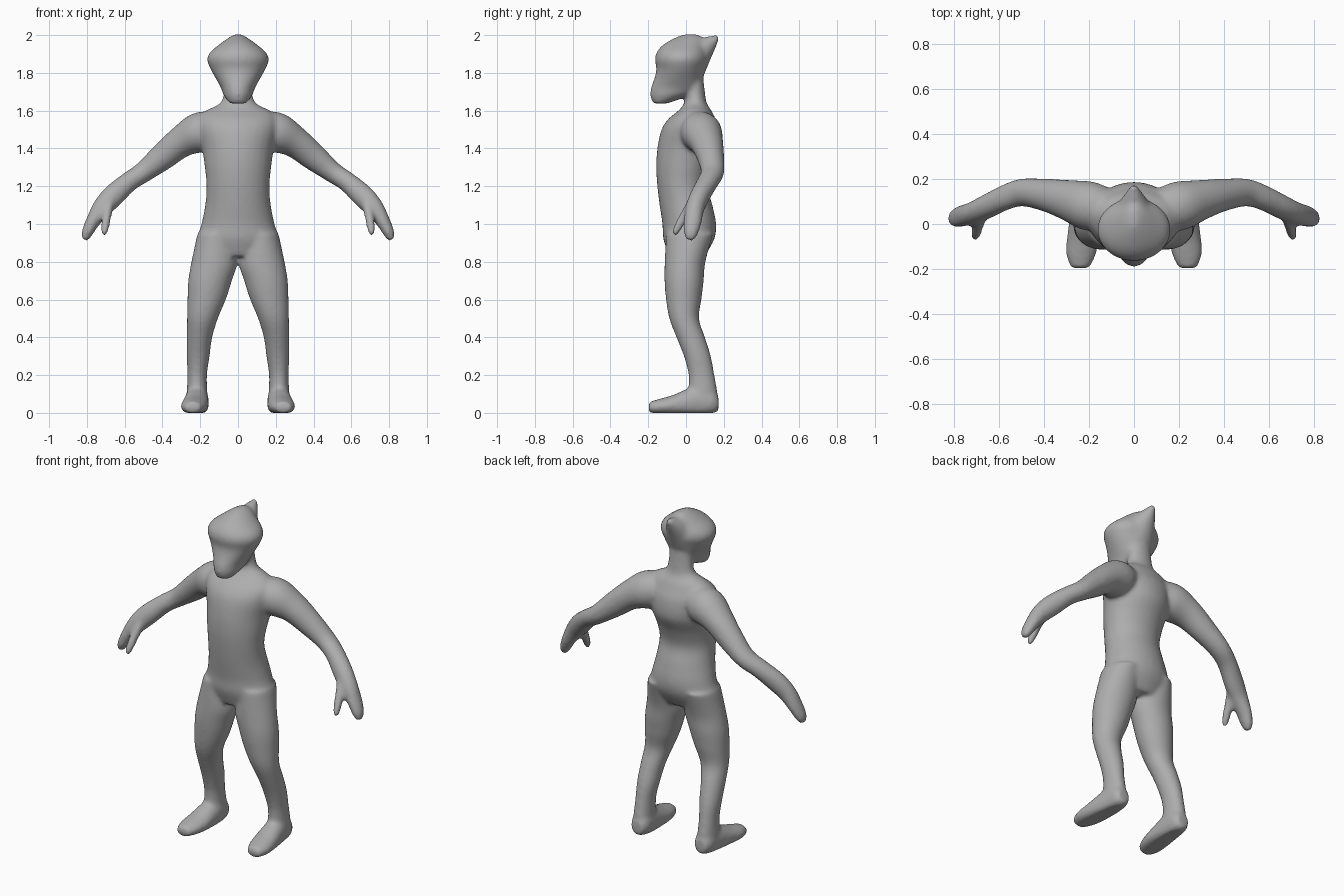
import bpy, bmesh
from math import cos, sin, tau
from mathutils import Vector

cube = bpy.data.objects.get("Cube")
if cube:
    bpy.data.objects.remove(cube, do_unlink=True)

X, Y, Z = Vector((1, 0, 0)), Vector((0, 1, 0)), Vector((0, 0, 1))
SIDES, STEPS = 28, 4
bm = bmesh.new()


def spline(rings):
    """Smoothly interpolate rings of (x, y, z, radius_u, radius_v)."""
    keys = [Vector(r) for r in rings]
    keys = [keys[0]] + keys + [keys[-1]]
    out = []
    for a, b, c, d in zip(keys, keys[1:], keys[2:], keys[3:]):
        for i in range(STEPS):
            t = i / STEPS
            out.append(b + (c - a) * (t / 2)
                       + (a * 2 - b * 5 + c * 4 - d) * (t * t / 2)
                       + (b * 3 - a - c * 3 + d) * (t ** 3 / 2))
    return out + [keys[-1]]


def loft(rings, side=1, axis=None, ref=Y):
    """Closed tube through elliptical rings; a fixed axis keeps rings parallel."""
    path = spline(rings)
    loops = []
    for i, ring in enumerate(path):
        before, after = path[max(i - 1, 0)], path[min(i + 1, len(path) - 1)]
        t = axis or Vector((after - before)[:3]).normalized()
        v = (ref - t * ref.dot(t)).normalized()
        u = v.cross(t)
        loop = []
        for k in range(SIDES):
            a = tau * k / SIDES
            p = Vector(ring[:3]) + u * (ring[3] * cos(a)) + v * (ring[4] * sin(a))
            loop.append(bm.verts.new((p.x * side, p.y, max(p.z, 0))))
        loops.append(loop)
    for lower, upper in zip(loops, loops[1:]):
        for k in range(SIDES):
            n = (k + 1) % SIDES
            bm.faces.new((lower[k], lower[n], upper[n], upper[k]))
    bm.faces.new(loops[0][::-1])
    bm.faces.new(loops[-1])


def stack(levels):
    """Centred upright loft from (height, front, back, half_width)."""
    loft([(0, (f + b) / 2, z, w, (b - f) / 2) for z, f, b, w in levels], axis=Z)


# Torso and neck
stack([(.83, -.09, .10, .17), (.92, -.12, .15, .213), (1, -.125, .16, .194),
       (1.1, -.14, .14, .174), (1.2, -.152, .115, .167), (1.3, -.158, .14, .176),
       (1.4, -.152, .185, .19), (1.5, -.13, .18, .21), (1.56, -.09, .155, .205),
       (1.6, -.04, .135, .17), (1.64, -.01, .11, .095), (1.7, 0, .10, .075),
       (1.8, 0, .09, .07)])

# Head with a narrow jaw and wide brow
stack([(1.638, -.175, -.10, .045), (1.68, -.19, .02, .076), (1.72, -.186, .08, .09),
       (1.77, -.168, .09, .118), (1.82, -.157, .10, .146), (1.87, -.165, .115, .164),
       (1.91, -.155, .11, .148), (1.95, -.12, .10, .10), (1.985, -.06, .09, .052),
       (2.005, -.01, .06, .015)])

# Swept point at the back of the head
loft([(0, .03, 1.88, .11, .11), (0, .10, 1.935, .06, .06), (0, .17, 1.993, .014, .014)])

for side in (1, -1):
    # Leg
    loft([(.115, .02, .95, .10, .125), (.125, -.005, .8, .122, .108),
          (.148, -.01, .7, .116, .104), (.166, -.012, .6, .102, .094),
          (.188, -.01, .5, .082, .079), (.204, .025, .4, .068, .076),
          (.211, .06, .3, .061, .072), (.216, .082, .2, .052, .069),
          (.217, .09, .1, .055, .078), (.217, .09, .03, .055, .078)], side, Z)
    # Foot, flattened on the ground
    loft([(.215, .172, .05, .035, .04), (.215, .14, .06, .055, .07),
          (.217, .07, .06, .062, .09), (.222, 0, .05, .068, .075),
          (.228, -.07, .04, .072, .055), (.236, -.14, .033, .066, .042),
          (.24, -.198, .028, .04, .03)], side, Y, Z)
    # Arm, hand and long finger
    loft([(.10, .06, 1.5, .09, .09), (.2, .08, 1.485, .108, .11),
          (.3, .108, 1.435, .084, .09), (.4, .13, 1.355, .072, .072),
          (.5, .14, 1.275, .056, .062), (.58, .115, 1.222, .053, .056),
          (.66, .075, 1.15, .06, .053), (.72, .048, 1.085, .053, .05),
          (.77, .035, 1.01, .038, .048), (.8, .025, .95, .03, .038),
          (.812, .02, .915, .016, .02)], side)
    # Thumb
    loft([(.68, .04, 1.12, .03, .03), (.695, -.01, 1.04, .025, .026),
          (.704, -.045, .98, .023, .022), (.71, -.062, .942, .014, .014)], side)

bmesh.ops.recalc_face_normals(bm, faces=bm.faces)
mesh = bpy.data.meshes.new("body")
bm.to_mesh(mesh)
bm.free()
body = bpy.data.objects.new("body", mesh)
bpy.context.collection.objects.link(body)
bpy.context.view_layer.objects.active = body
body.select_set(True)

# Fuse the parts into one soft skin
remesh = body.modifiers.new("fuse", 'REMESH')
remesh.mode = 'VOXEL'
remesh.voxel_size = .01
remesh.use_smooth_shade = True
soften = body.modifiers.new("soften", 'SMOOTH')
soften.factor = .5
soften.iterations = 14
for name in ("fuse", "soften"):
    bpy.ops.object.modifier_apply(modifier=name)
bpy.ops.object.shade_smooth()

# Plain grey skin
grey = (.42, .42, .42, 1)
skin = bpy.data.materials.new("grey skin")
skin.use_nodes = True
skin.diffuse_color = grey
skin.node_tree.nodes["Principled BSDF"].inputs["Base Color"].default_value = grey
body.data.materials.clear()
body.data.materials.append(skin)
